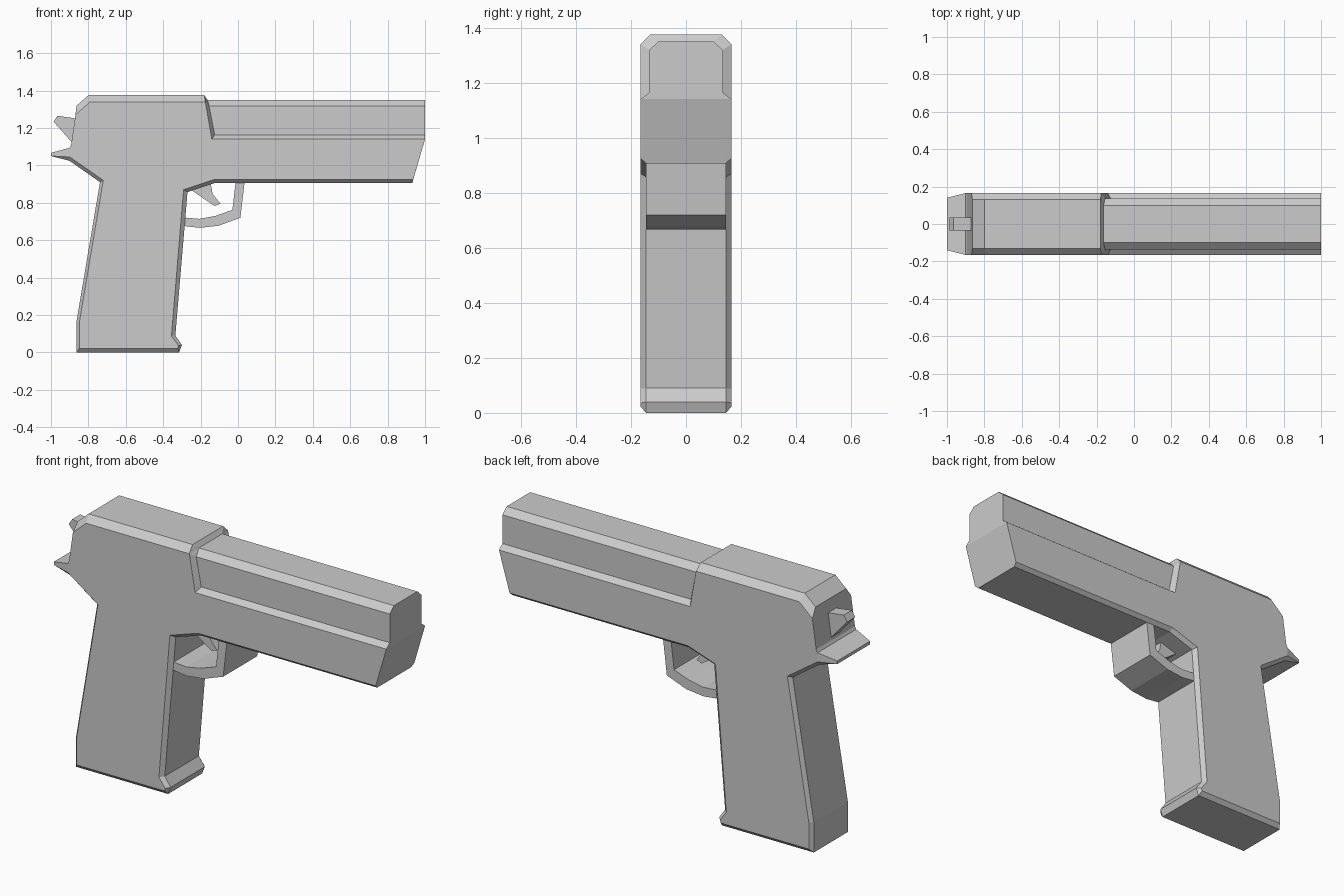
import bpy
import bmesh

cube = bpy.data.objects.get("Cube")
if cube:
    bpy.data.objects.remove(cube, do_unlink=True)

# One plain grey for every part
grey = bpy.data.materials.new("plain grey")
grey.use_nodes = True
colour = (0.6, 0.6, 0.6, 1)
grey.diffuse_color = colour
grey.node_tree.nodes["Principled BSDF"].inputs["Base Color"].default_value = colour


def loft(name, rings):
    """Skin a row of matching closed rings and cap both ends."""
    bm = bmesh.new()
    loops = [[bm.verts.new(point) for point in ring] for ring in rings]
    for first, second in zip(loops, loops[1:]):
        count = len(first)
        for i in range(count):
            j = (i + 1) % count
            bm.faces.new((first[i], first[j], second[j], second[i]))
    bm.faces.new(loops[0])
    bm.faces.new(loops[-1])
    bmesh.ops.remove_doubles(bm, verts=bm.verts, dist=0.0005)
    caps = [face for face in bm.faces if len(face.verts) > 4]
    bmesh.ops.triangulate(bm, faces=caps)
    bmesh.ops.recalc_face_normals(bm, faces=bm.faces)
    mesh = bpy.data.meshes.new(name)
    bm.to_mesh(mesh)
    bm.free()
    mesh.materials.append(grey)
    part = bpy.data.objects.new(name, mesh)
    bpy.context.collection.objects.link(part)
    return part


def plate(name, outline, half_width):
    """Extrude a side outline evenly across the middle plane."""
    return loft(name, [[(x, y, z) for x, z in outline]
                       for y in (-half_width, half_width)])


# Frame, grip and rear slide: each entry is the rim point, the rim half width
# and the matching corner of the flat side, so every edge has its own chamfer
SIDE = 0.165
RIM = 0.145
TOP = 0.13
BARREL = 0.135
rear_corner = (-0.869, 1.27)
tang_root = (-0.9, 1.094)
tang_base = (-0.9, 1.045)
step_top = (-0.175, 1.34)
muzzle_corner = (1, 1.14)
frame_profile = [
    # slide top and back
    ((-0.18, 1.375), TOP, step_top),
    ((-0.8, 1.375), TOP, (-0.79, 1.34)),
    ((-0.864, 1.318), TOP, rear_corner),
    (rear_corner, SIDE, rear_corner),
    ((-0.892, 1.11), SIDE, (-0.892, 1.11)),
    # tang
    (tang_root, SIDE, tang_root),
    ((-1, 1.067), 0.14, tang_root),
    ((-1, 1.05), 0.14, tang_base),
    ((-0.9, 1.024), RIM, tang_base),
    # grip
    ((-0.738, 0.91), RIM, (-0.72, 0.92)),
    ((-0.864, 0.163), RIM, (-0.848, 0.163)),
    ((-0.864, 0), RIM, (-0.848, 0.022)),
    ((-0.315, 0), RIM, (-0.323, 0.022)),
    ((-0.3, 0.04), RIM, (-0.318, 0.036)),
    ((-0.335, 0.09), RIM, (-0.356, 0.088)),
    ((-0.27, 0.857), RIM, (-0.291, 0.87)),
    # underside and muzzle
    ((-0.12, 0.907), RIM, (-0.125, 0.925)),
    ((0.932, 0.907), RIM, (0.937, 0.925)),
    (muzzle_corner, SIDE, muzzle_corner),
    # step down from slide to barrel
    ((-0.12, 1.14), BARREL, (-0.14, 1.14)),
    ((-0.155, 1.32), BARREL, step_top),
    ((-0.163, 1.35), 0.1, step_top),
]
rings = []
for side in (-1, 1):
    flat = [(x, side * SIDE, z) for _, _, (x, z) in frame_profile]
    rim = [(x, side * width, z) for (x, z), width, _ in frame_profile]
    rings += [flat, rim] if side < 0 else [rim, flat]
loft("frame_and_grip", rings)

# Barrel cover: chamfered section whose back end leans along the slide step
half = [(SIDE, 1.14), (BARREL, 1.163), (BARREL, 1.318), (0.1, 1.35)]
section = half + [(-y, z) for y, z in reversed(half)]
loft("barrel_cover", [
    [(-0.14 - (z - 1.14) * 0.22, y, z) for y, z in section],
    [(1, y, z) for y, z in section],
])

# Trigger guard, as wide as the front of the grip
plate("trigger_guard", [
    (0.035, 0.91), (0.013, 0.72), (-0.104, 0.677), (-0.206, 0.666),
    (-0.3, 0.677), (-0.3, 0.722), (-0.206, 0.714), (-0.12, 0.73),
    (-0.03, 0.762), (-0.013, 0.91),
], RIM)

# Trigger
plate("trigger", [
    (-0.26, 0.875), (-0.126, 0.783), (-0.094, 0.795),
    (-0.136, 0.848), (-0.147, 0.91),
], 0.045)

# Hammer
plate("hammer", [
    (-0.86, 1.25), (-0.965, 1.265), (-0.986, 1.233),
    (-0.89, 1.125), (-0.86, 1.125),
], 0.034)
